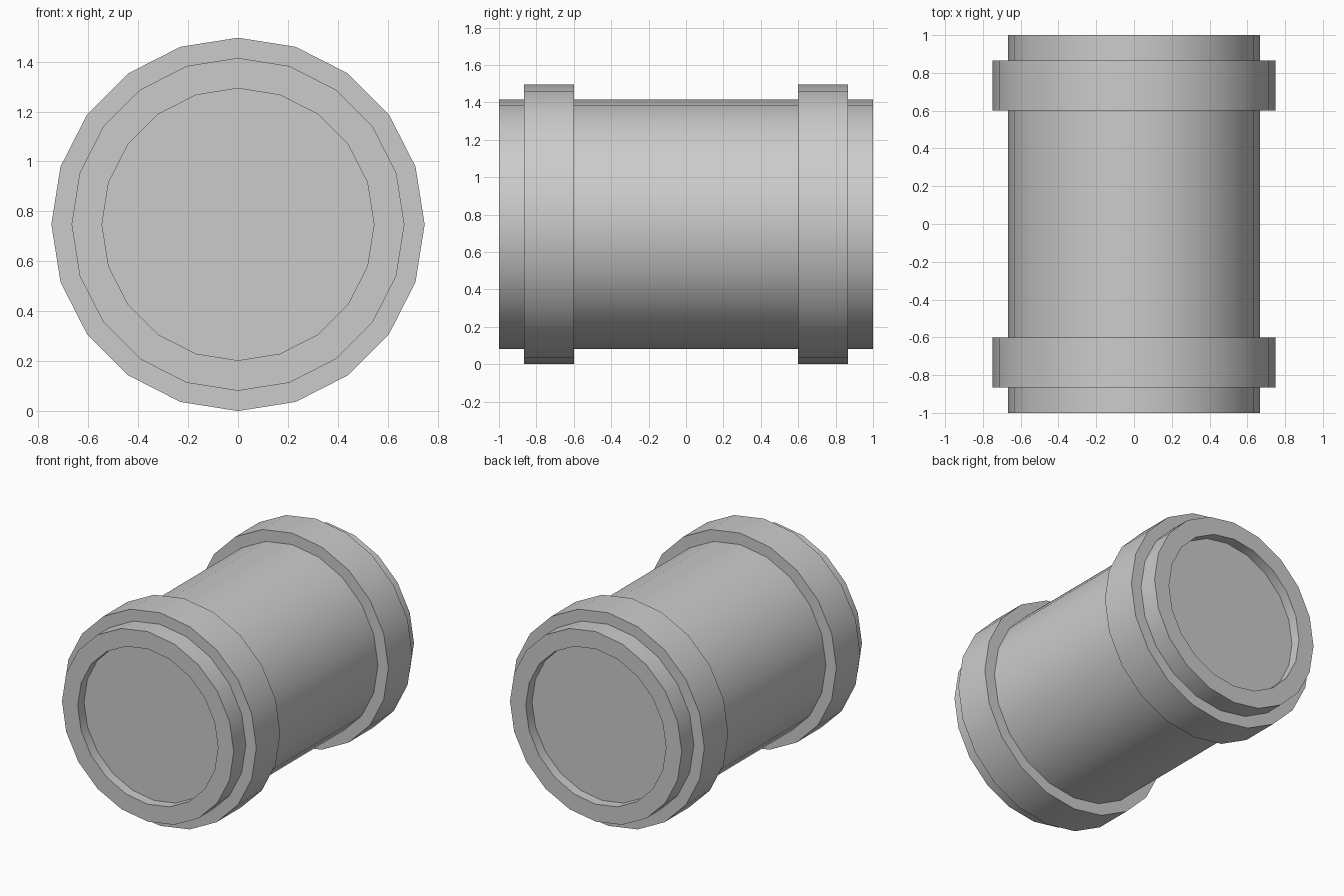
import bpy, bmesh, math

if "Cube" in bpy.data.objects:
    bpy.data.objects.remove(bpy.data.objects["Cube"])

SIDES = 20
CENTRE_Z = 0.748

# Half profile (radius, y) from the middle to the recessed end cap
half = [(0.667, 0.60), (0.748, 0.60), (0.748, 0.865), (0.667, 0.865),
        (0.667, 1.0), (0.545, 1.0), (0.545, 0.93)]
profile = [(r, -y) for r, y in reversed(half)] + half


def lathe(name, profile):
    bm = bmesh.new()
    rings = []
    for r, y in profile:
        rings.append([bm.verts.new((r * math.cos(a), y, r * math.sin(a) + CENTRE_Z))
                      for a in (2 * math.pi * i / SIDES for i in range(SIDES))])
    for a, b in zip(rings, rings[1:]):
        for i in range(SIDES):
            j = (i + 1) % SIDES
            bm.faces.new((a[i], a[j], b[j], b[i]))
    # Flat recessed end caps
    bm.faces.new(rings[0])
    bm.faces.new(rings[-1])
    bmesh.ops.recalc_face_normals(bm, faces=bm.faces)
    mesh = bpy.data.meshes.new(name)
    bm.to_mesh(mesh)
    bm.free()
    obj = bpy.data.objects.new(name, mesh)
    bpy.context.collection.objects.link(obj)
    return obj


# Barrel with two raised bands and recessed ends
barrel = lathe("banded_barrel", profile)
bpy.context.view_layer.objects.active = barrel
barrel.select_set(True)
bpy.ops.object.shade_smooth_by_angle(angle=math.radians(30))
